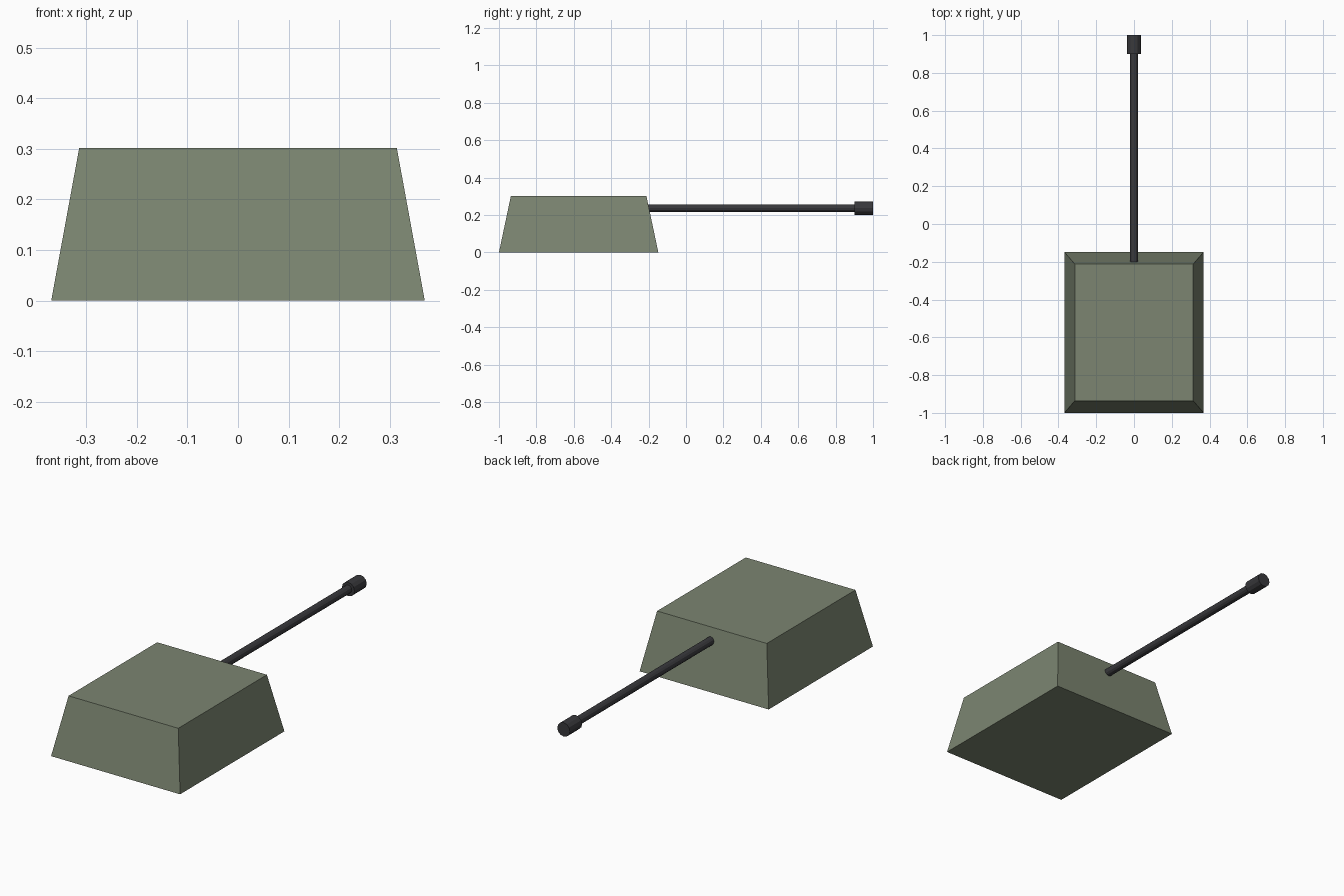
import bpy, bmesh, math

if "Cube" in bpy.data.objects:
    bpy.data.objects.remove(bpy.data.objects["Cube"])


def material(name, rgb):
    m = bpy.data.materials.new(name)
    m.diffuse_color = (*rgb, 1)
    m.use_nodes = True
    m.node_tree.nodes["Principled BSDF"].inputs["Base Color"].default_value = m.diffuse_color
    return m


green = material("olive_paint", (0.20, 0.235, 0.165))
dark = material("gun_metal", (0.04, 0.04, 0.045))


def rod(name, y0, y1, radius, z=0.236, sides=12):
    bpy.ops.mesh.primitive_cylinder_add(
        vertices=sides, radius=radius, depth=y1 - y0,
        location=(0, (y0 + y1) / 2, z), rotation=(math.pi / 2, 0, 0))
    ob = bpy.context.object
    ob.name = name
    ob.data.materials.append(dark)
    return ob


# Turret body: a box whose top is tapered to 85 percent
bpy.ops.mesh.primitive_cube_add(size=1, location=(0, -0.574, 0.151))
turret = bpy.context.object
turret.name = "turret_body"
bm = bmesh.new()
bm.from_mesh(turret.data)
for v in bm.verts:
    taper = 0.85 if v.co.z > 0 else 1.0
    v.co.x *= 0.738 * taper
    v.co.y *= 0.852 * taper
    v.co.z *= 0.302
bm.to_mesh(turret.data)
bm.free()
turret.data.materials.append(green)

# Gun: long barrel set into the sloped face, wider muzzle at its tip
rod("gun_barrel", -0.23, 0.96, 0.021)
rod("muzzle", 0.90, 1.0, 0.036)
